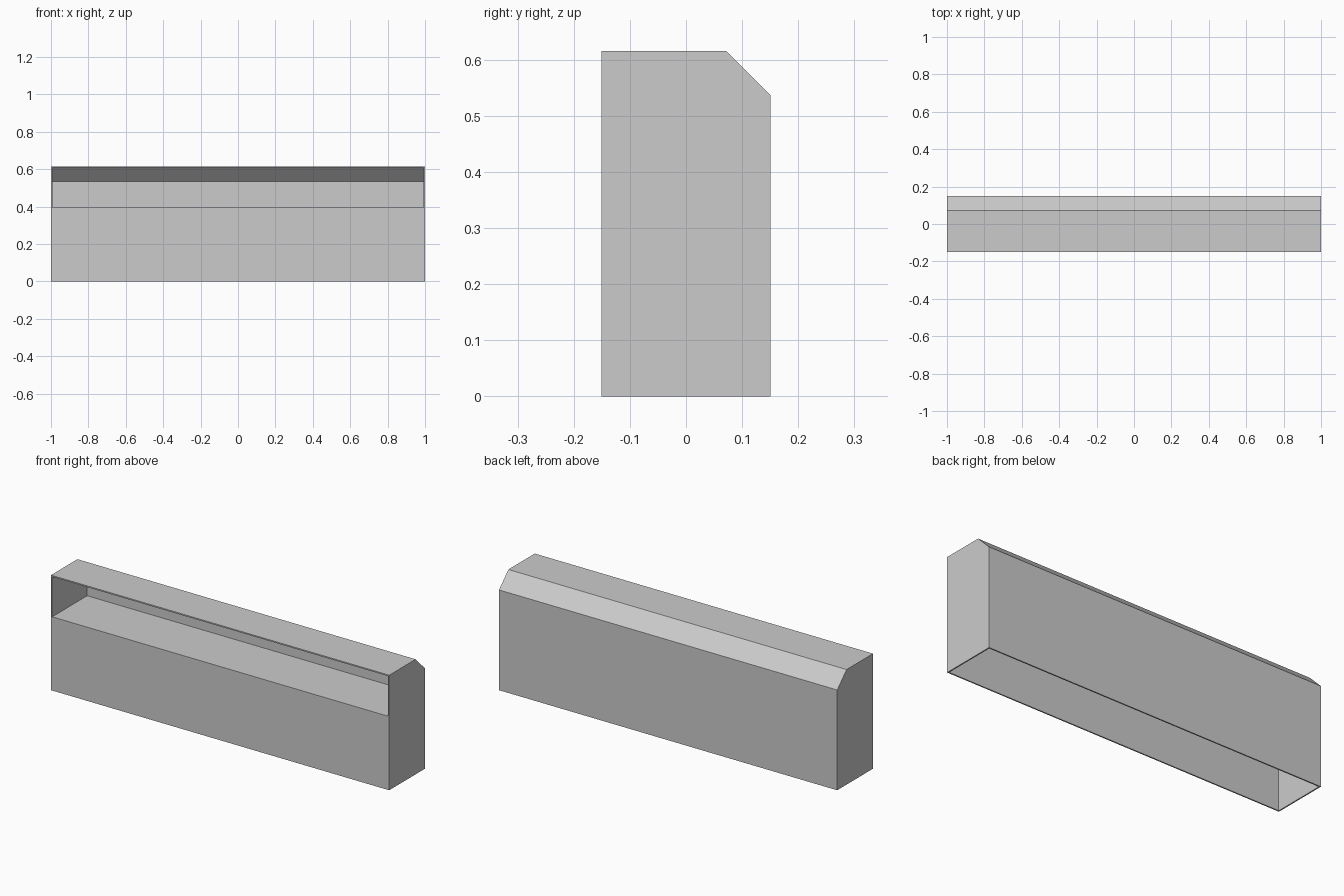
import bpy, bmesh

if "Cube" in bpy.data.objects:
    bpy.data.objects.remove(bpy.data.objects["Cube"], do_unlink=True)

WALL = 0.007          # panel thickness
FRONT, BACK = -0.151, 0.151
TOP, SHELF, CHAMFER = 0.615, 0.394, 0.079

grey = bpy.data.materials.new("plain grey")
grey.use_nodes = True
colour = (0.6, 0.6, 0.6, 1)
grey.diffuse_color = colour
grey.node_tree.nodes["Principled BSDF"].inputs["Base Color"].default_value = colour


def extrude_profile(name, profile, half_width):
    """Extrude a (y, z) outline along x, centred on x = 0."""
    bm = bmesh.new()
    face = bm.faces.new([bm.verts.new((-half_width, y, z)) for y, z in profile])
    grown = bmesh.ops.extrude_face_region(bm, geom=[face])["geom"]
    verts = [v for v in grown if isinstance(v, bmesh.types.BMVert)]
    bmesh.ops.translate(bm, verts=verts, vec=(2 * half_width, 0, 0))
    bmesh.ops.recalc_face_normals(bm, faces=bm.faces)
    mesh = bpy.data.meshes.new(name)
    bm.to_mesh(mesh)
    bm.free()
    mesh.materials.append(grey)
    obj = bpy.data.objects.new(name, mesh)
    bpy.context.collection.objects.link(obj)
    return obj


def chamfered(front, back, bottom, top, cut):
    return [(front, bottom), (back, bottom), (back, top - cut),
            (back - cut, top), (front, top)]


# Outer casing with a chamfered top back edge
casing = extrude_profile("casing", chamfered(FRONT, BACK, 0, TOP, CHAMFER), 1)

# Display recess, open to the front, and hollow base, open underneath
slim_cut = CHAMFER - WALL * 0.586
recess = extrude_profile("recess_cutter", chamfered(
    FRONT - 0.1, BACK - WALL, SHELF, TOP - WALL, slim_cut), 1 - WALL)
hollow = extrude_profile("hollow_cutter", [
    (FRONT + WALL, -0.1), (BACK - WALL, -0.1),
    (BACK - WALL, SHELF - WALL), (FRONT + WALL, SHELF - WALL)], 1 - WALL)

bpy.context.view_layer.objects.active = casing
for cutter in (recess, hollow):
    cutter.hide_render = True
    mod = casing.modifiers.new(cutter.name, "BOOLEAN")
    mod.operation, mod.solver, mod.object = "DIFFERENCE", "EXACT", cutter
    bpy.ops.object.modifier_apply(modifier=mod.name)
    bpy.data.objects.remove(cutter, do_unlink=True)
